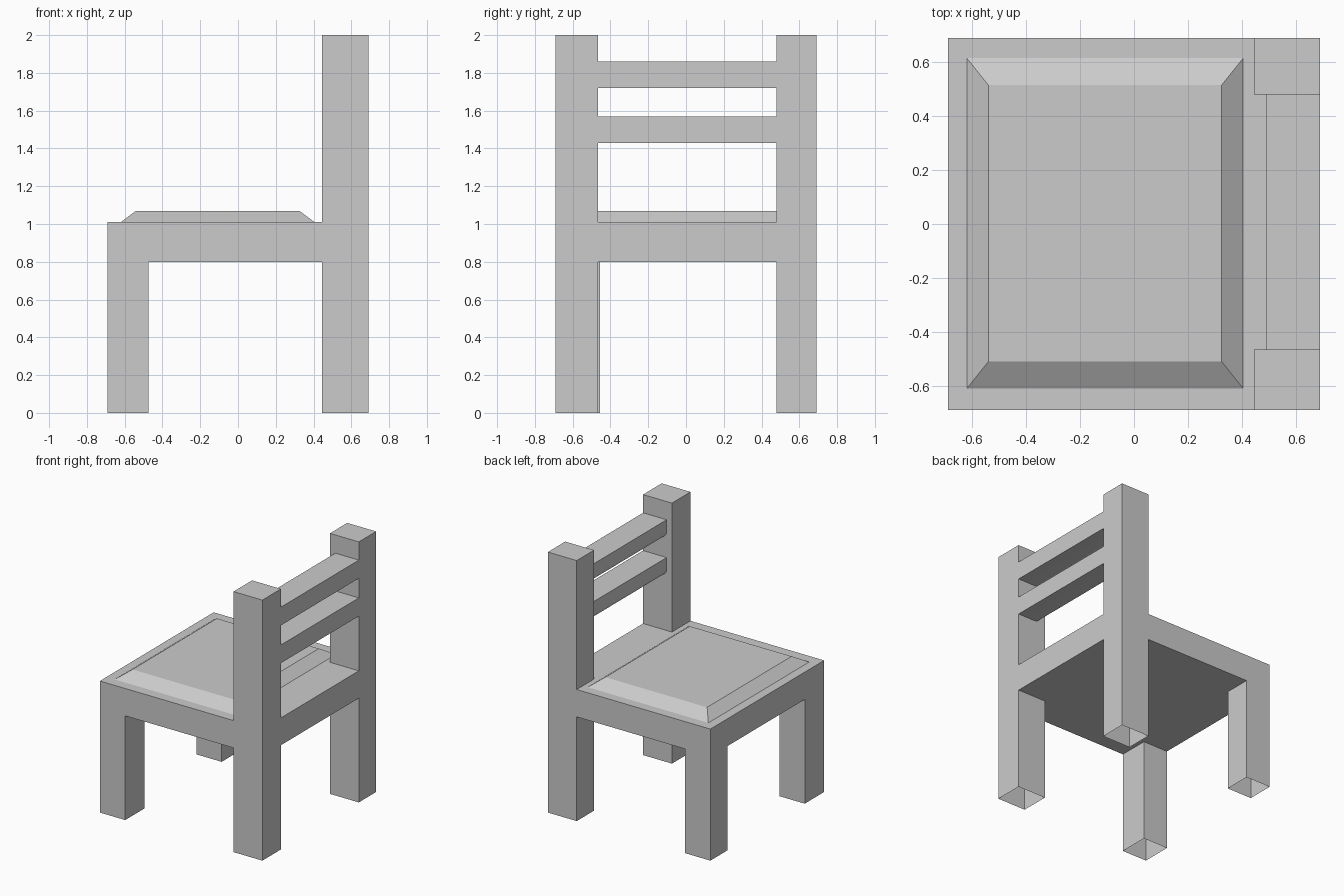
import bpy, bmesh, math

if "Cube" in bpy.data.objects:
    bpy.data.objects.remove(bpy.data.objects["Cube"])


def make(name, verts, faces):
    mesh = bpy.data.meshes.new(name)
    mesh.from_pydata(verts, [], faces)
    bm = bmesh.new()
    bm.from_mesh(mesh)
    bmesh.ops.recalc_face_normals(bm, faces=bm.faces)
    bm.to_mesh(mesh)
    bm.free()
    obj = bpy.data.objects.new(name, mesh)
    bpy.context.collection.objects.link(obj)
    return obj


def block(name, x, y, z, top_x=None, top_y=None, cap_bottom=True, cap_top=True):
    """Box from ranges; the top may have its own smaller ranges."""
    tx, ty = top_x or x, top_y or y
    verts = [(x[i], y[j], z[0]) for i, j in ((0, 0), (1, 0), (1, 1), (0, 1))]
    verts += [(tx[i], ty[j], z[1]) for i, j in ((0, 0), (1, 0), (1, 1), (0, 1))]
    faces = [(i, (i + 1) % 4, (i + 1) % 4 + 4, i + 4) for i in range(4)]
    if cap_bottom:
        faces.append((3, 2, 1, 0))
    if cap_top:
        faces.append((4, 5, 6, 7))
    return make(name, verts, faces)


W = 0.69
SEAT_LOW, SEAT_TOP = 0.80, 1.01
FRONT_X, BACK_X = (-W, -0.475), (0.445, W)

# Seat and bevelled cushion
block("seat", (-W, W), (-W, W), (SEAT_LOW, SEAT_TOP))
block("cushion", (-0.62, 0.405), (-0.61, 0.615), (SEAT_TOP, 1.07),
      (-0.54, 0.325), (-0.51, 0.515), cap_bottom=False)

# Hollow legs, open at the foot, and the back posts above the seat
for side, leg_y, post_y in (("right", (-W, -0.455), (-W, -0.465)),
                            ("left", (0.48, W), (0.48, W))):
    block(f"front_leg_{side}", FRONT_X, leg_y, (0, SEAT_LOW),
          cap_bottom=False, cap_top=False)
    block(f"back_leg_{side}", BACK_X, post_y, (0, SEAT_LOW),
          cap_bottom=False, cap_top=False)
    block(f"back_post_{side}", BACK_X, post_y, (SEAT_TOP, 2.0), cap_bottom=False)


# Back slats: flat behind, lower inner edge rounded
def slat(name, z0, z1, r=0.05, steps=6):
    profile = [(W, z0), (W, z1), (0.49, z1)]
    for i in range(steps + 1):
        a = math.pi + i / steps * math.pi / 2
        profile.append((0.49 + r + r * math.cos(a), z0 + r + r * math.sin(a)))
    n = len(profile)
    verts = [(x, y, z) for y in (-0.465, 0.48) for x, z in profile]
    faces = [(i, (i + 1) % n, (i + 1) % n + n, i + n) for i in range(n)]
    obj = make(name, verts, faces)
    bpy.ops.object.select_all(action='DESELECT')
    obj.select_set(True)
    bpy.context.view_layer.objects.active = obj
    bpy.ops.object.shade_smooth_by_angle(angle=math.radians(30))


slat("lower_slat", 1.43, 1.57)
slat("upper_slat", 1.72, 1.86)
